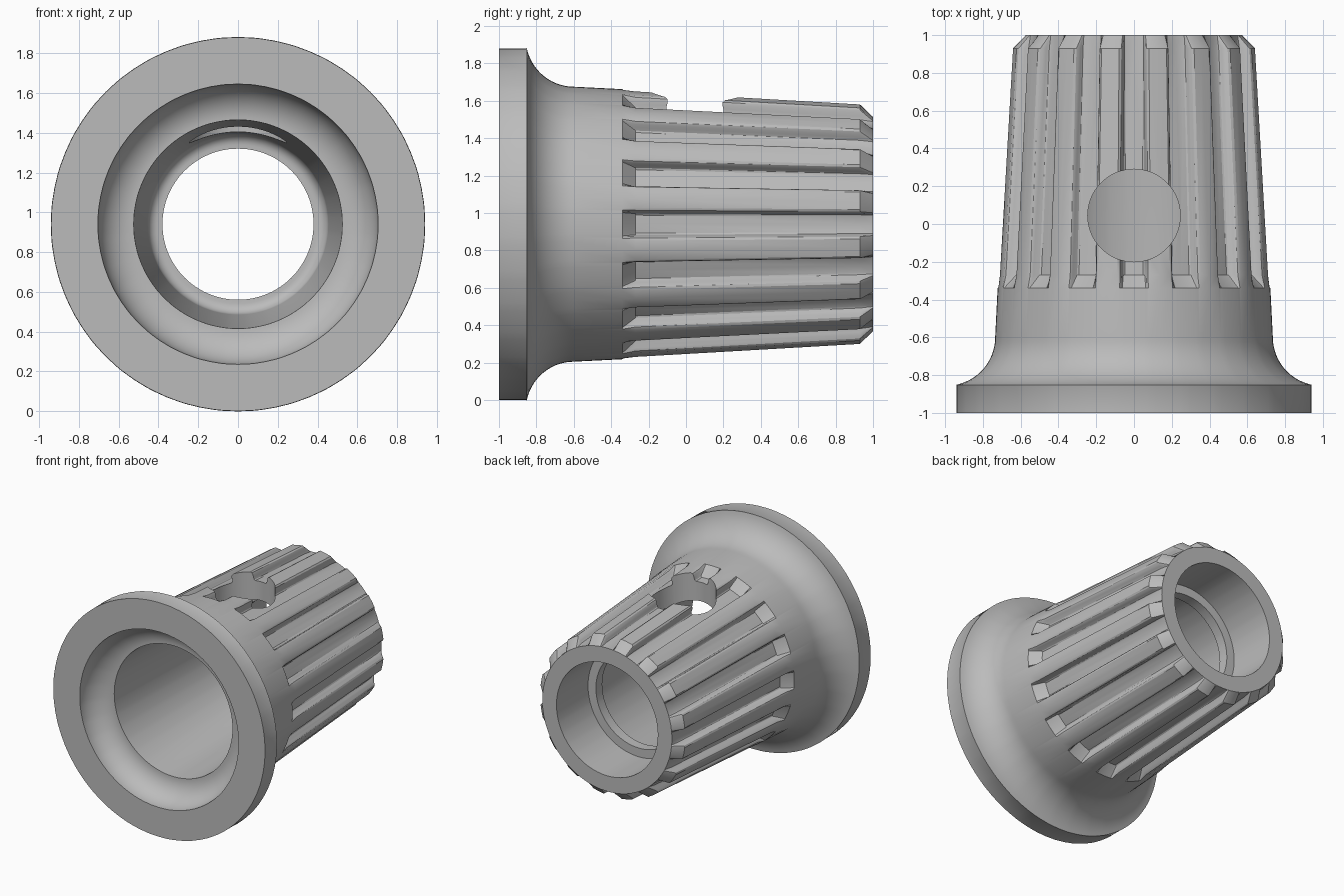
import bpy, bmesh, math

old = bpy.data.objects.get("Cube")
if old:
    bpy.data.objects.remove(old, do_unlink=True)

AXIS_Z = 0.94
TEETH = 16
PITCH = 360 / TEETH

# One plain grey material
grey = bpy.data.materials.new("plain_grey")
grey.use_nodes = True
grey.diffuse_color = (0.5, 0.5, 0.5, 1)
grey.node_tree.nodes["Principled BSDF"].inputs["Base Color"].default_value = (0.5, 0.5, 0.5, 1)

# Half of a ridge cross-section: (degrees from ridge centre, height fraction)
half = [(7.0, 0), (6.3, 0.1), (5.9, 0.35), (5.7, 0.65), (5.2, 0.88), (4.2, 1)]
tooth = ([(0, 0)] + [(PITCH / 2 - a, h) for a, h in half] + [(PITCH / 2, 1)]
         + [(PITCH / 2 + a, h) for a, h in reversed(half)])
section = [(math.radians(i * PITCH + a), h) for i in range(TEETH) for a, h in tooth]


def arc(cy, cr, ry, rr, start, end, steps):
    """Points (y, top radius, floor radius) on an elliptical arc."""
    points = []
    for i in range(steps + 1):
        t = math.radians(start + (end - start) * i / steps)
        r = cr + rr * math.sin(t)
        points.append((cy + ry * math.cos(t), r, r))
    return points


def plain(y, r):
    return (y, r, r)


# Closed profile: outside from front to back, then the bore back to the front
rings = [plain(-1, 0.94), plain(-0.855, 0.94)]
rings += arc(-0.6, 0.996, 0.257, 0.261, 192, 270, 14)
rings += [plain(-0.34, 0.722), (-0.27, 0.715, 0.647), (0.93, 0.645, 0.579)]
rings += [plain(1, 0.575), plain(1, 0.45), plain(0.6, 0.45), plain(0.6, 0.38), plain(0.52, 0.38)]
rings += arc(0.46, 0.40, 0.06, 0.055, 0, 90, 6)
rings += [plain(-0.82, 0.525)]
rings += arc(-1, 0.525, 0.18, 0.18, 5, 90, 14)

# Ribbed sleeve with flared collar
bm = bmesh.new()
loops = []
for y, top, floor in rings:
    loop = []
    for a, h in section:
        r = floor + (top - floor) * h
        loop.append(bm.verts.new((r * math.sin(a), y, AXIS_Z + r * math.cos(a))))
    loops.append(loop)
count = len(section)
for k, loop in enumerate(loops):
    following = loops[(k + 1) % len(loops)]
    for i in range(count):
        j = (i + 1) % count
        bm.faces.new((loop[i], loop[j], following[j], following[i]))
bmesh.ops.recalc_face_normals(bm, faces=bm.faces)
mesh = bpy.data.meshes.new("ribbed_sleeve")
bm.to_mesh(mesh)
bm.free()
sleeve = bpy.data.objects.new("ribbed_sleeve", mesh)
bpy.context.collection.objects.link(sleeve)
mesh.materials.append(grey)

# Round side hole through the top wall only
bpy.ops.mesh.primitive_cylinder_add(vertices=64, radius=0.245, depth=1, location=(0, 0.045, AXIS_Z + 0.6))
cutter = bpy.context.object
cutter.name = "hole_cutter"
cutter.hide_render = True
cutter.data.materials.append(grey)
cut = sleeve.modifiers.new("side_hole", "BOOLEAN")
cut.operation = "DIFFERENCE"
cut.solver = "EXACT"
cut.object = cutter

bpy.ops.object.select_all(action="DESELECT")
sleeve.select_set(True)
bpy.context.view_layer.objects.active = sleeve
bpy.ops.object.modifier_apply(modifier=cut.name)
bpy.data.objects.remove(cutter, do_unlink=True)
bpy.ops.object.shade_smooth_by_angle(angle=math.radians(32))
